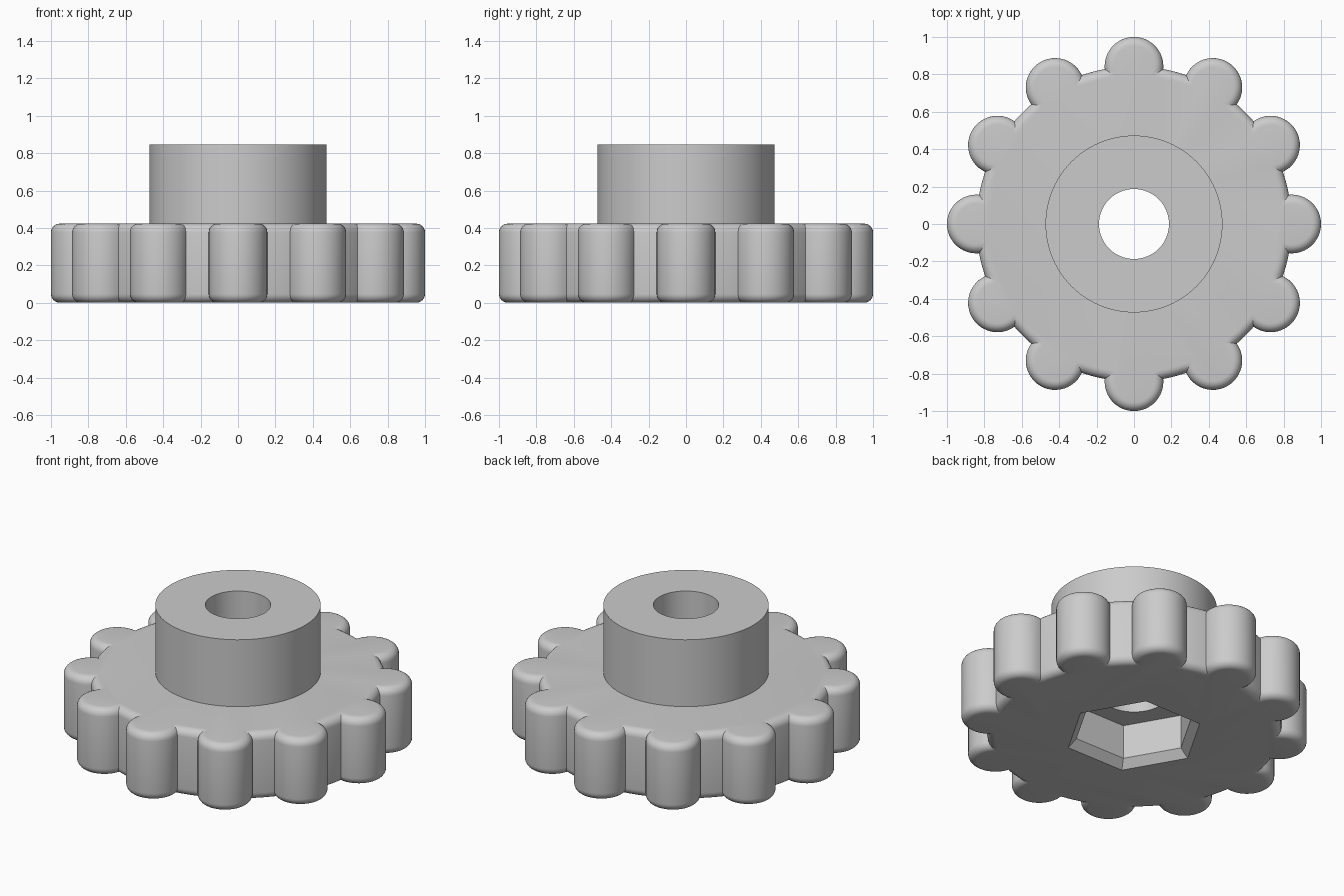
import bpy, bmesh, math
from math import sin, cos, pi, acos, atan2

default_cube = bpy.data.objects.get("Cube")
if default_cube:
    bpy.data.objects.remove(default_cube, do_unlink=True)

LOBES, LOBE_R, BODY_R, FILLET = 12, 0.157, 0.843, 0.047
WHEEL_H, TOP, HUB_R, BORE_R = 0.423, 0.845, 0.473, 0.187

grey = bpy.data.materials.new("plain grey")
grey.use_nodes = True
colour = (0.6, 0.6, 0.6, 1)
grey.diffuse_color = colour
grey.node_tree.nodes["Principled BSDF"].inputs["Base Color"].default_value = colour


def circle(radius, z, sides=96):
    return [(radius * cos(2 * pi * i / sides), radius * sin(2 * pi * i / sides), z)
            for i in range(sides)]


def lobed_outline(inset, z):
    """Round body with lobes, the whole outline moved inward by inset."""
    body, lobe = BODY_R - inset, LOBE_R - inset
    phi = acos((body**2 + BODY_R**2 - lobe**2) / (2 * body * BODY_R))
    psi = atan2(body * sin(phi), body * cos(phi) - BODY_R)
    step, arc, gap = 2 * pi / LOBES, 24, 6
    points = []
    for k in range(LOBES):
        turn = k * step
        for i in range(arc + 1):
            a = turn - psi + 2 * psi * i / arc
            points.append((BODY_R * cos(turn) + lobe * cos(a),
                           BODY_R * sin(turn) + lobe * sin(a), z))
        for i in range(1, gap):
            a = turn + phi + (step - 2 * phi) * i / gap
            points.append((body * cos(a), body * sin(a), z))
    return points


def skin(name, rings, tube=False):
    """Join equal rings into a solid, capped at the ends or closed as a tube."""
    bm = bmesh.new()
    loops = [[bm.verts.new(p) for p in ring] for ring in rings]
    pairs = list(zip(loops, loops[1:]))
    if tube:
        pairs.append((loops[-1], loops[0]))
    else:
        bm.faces.new(loops[0])
        bm.faces.new(loops[-1])
    for low, high in pairs:
        for i in range(len(low)):
            j = (i + 1) % len(low)
            bm.faces.new((low[i], low[j], high[j], high[i]))
    bmesh.ops.recalc_face_normals(bm, faces=bm.faces)
    mesh = bpy.data.meshes.new(name)
    bm.to_mesh(mesh)
    bm.free()
    mesh.materials.append(grey)
    obj = bpy.data.objects.new(name, mesh)
    bpy.context.collection.objects.link(obj)
    return obj


def activate(obj):
    bpy.ops.object.select_all(action='DESELECT')
    obj.select_set(True)
    bpy.context.view_layer.objects.active = obj


def cut(obj, cutter):
    cutter.hide_render = True
    activate(obj)
    mod = obj.modifiers.new("cut", 'BOOLEAN')
    mod.operation, mod.solver, mod.object = 'DIFFERENCE', 'EXACT', cutter
    bpy.ops.object.modifier_apply(modifier=mod.name)
    bpy.data.objects.remove(cutter, do_unlink=True)


# Lobed grip wheel with rounded rims
STEPS = 6
angles = [pi / 2 * i / STEPS for i in range(STEPS + 1)]
rim = [(FILLET * (1 - sin(a)), FILLET * (1 - cos(a))) for a in angles]
rings = [lobed_outline(d, z) for d, z in rim]
rings += [lobed_outline(d, WHEEL_H - z) for d, z in reversed(rim)]
wheel = skin("grip_wheel", rings)

# Chamfered hexagonal nut pocket underneath, then the bore
pocket = [(0.41, -0.01), (0.35, 0.05), (0.35, 0.265)]
cut(wheel, skin("pocket_cutter", [circle(r, z, 6) for r, z in pocket]))
cut(wheel, skin("bore_cutter", [circle(BORE_R, 0.15), circle(BORE_R, 0.6)]))

# Raised hub around the bore
hub = skin("hub", [circle(BORE_R, WHEEL_H), circle(HUB_R, WHEEL_H),
                   circle(HUB_R, TOP), circle(BORE_R, TOP)], tube=True)

for part in (wheel, hub):
    activate(part)
    bpy.ops.object.shade_smooth_by_angle(angle=math.radians(30))
